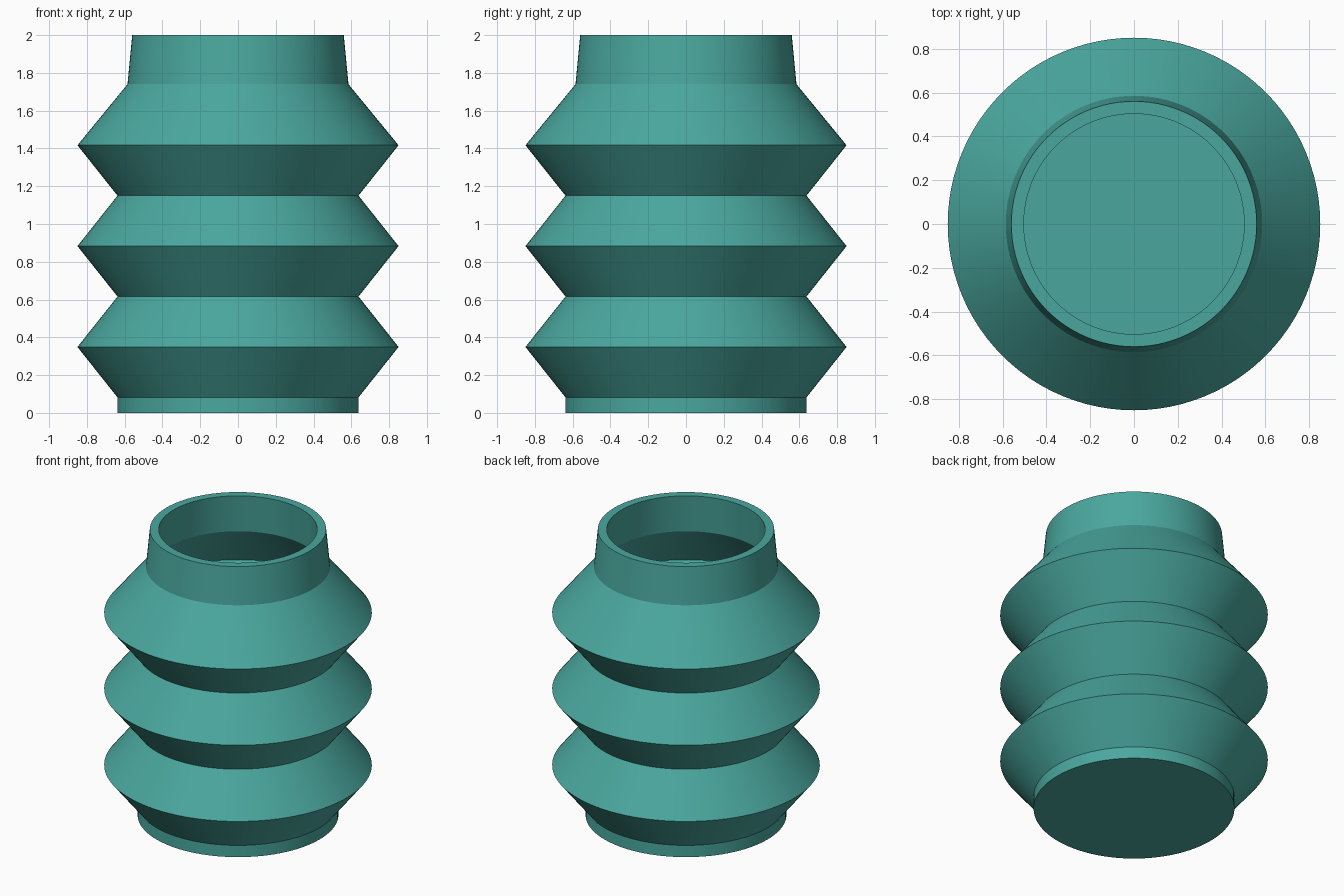
import bpy, bmesh, math

if "Cube" in bpy.data.objects:
    bpy.data.objects.remove(bpy.data.objects["Cube"])

SIDES = 96
WALL = 0.057          # wall thickness, measured along the radius
FLOOR = 0.082         # height of the inner floor

teal = bpy.data.materials.new("teal")
teal.diffuse_color = (0.068, 0.39, 0.345, 1)
teal.use_nodes = True
teal.node_tree.nodes["Principled BSDF"].inputs["Base Color"].default_value = teal.diffuse_color

# Outer profile (radius, height): base lip, three pleats, tapered neck
outer = [(0.638, 0.0), (0.638, FLOOR)]
for i in range(3):
    z = FLOOR + 0.534 * i
    outer.append((0.85, z + 0.267))
    if i < 2:
        outer.append((0.638, z + 0.534))
outer += [(0.585, 1.74), (0.56, 2.0)]

# Inner profile follows the pleats down to the closed floor
inner = [(r - WALL, z) for r, z in reversed(outer[1:])]
profile = [(0, 0)] + outer + inner + [(0, FLOOR)]

# Spin the profile into a hollow bellows
bm = bmesh.new()
verts = [bm.verts.new((r, 0, z)) for r, z in profile]
edges = [bm.edges.new(pair) for pair in zip(verts, verts[1:])]
bmesh.ops.spin(bm, geom=verts + edges, cent=(0, 0, 0), axis=(0, 0, 1),
               angle=math.tau, steps=SIDES, use_merge=True)
bmesh.ops.remove_doubles(bm, verts=bm.verts, dist=0.0005)
bmesh.ops.recalc_face_normals(bm, faces=bm.faces)
mesh = bpy.data.meshes.new("bellows")
bm.to_mesh(mesh)
bm.free()

bellows = bpy.data.objects.new("bellows", mesh)
bpy.context.collection.objects.link(bellows)
mesh.materials.append(teal)
bpy.context.view_layer.objects.active = bellows
bellows.select_set(True)
bpy.ops.object.shade_smooth_by_angle(angle=math.radians(30))
